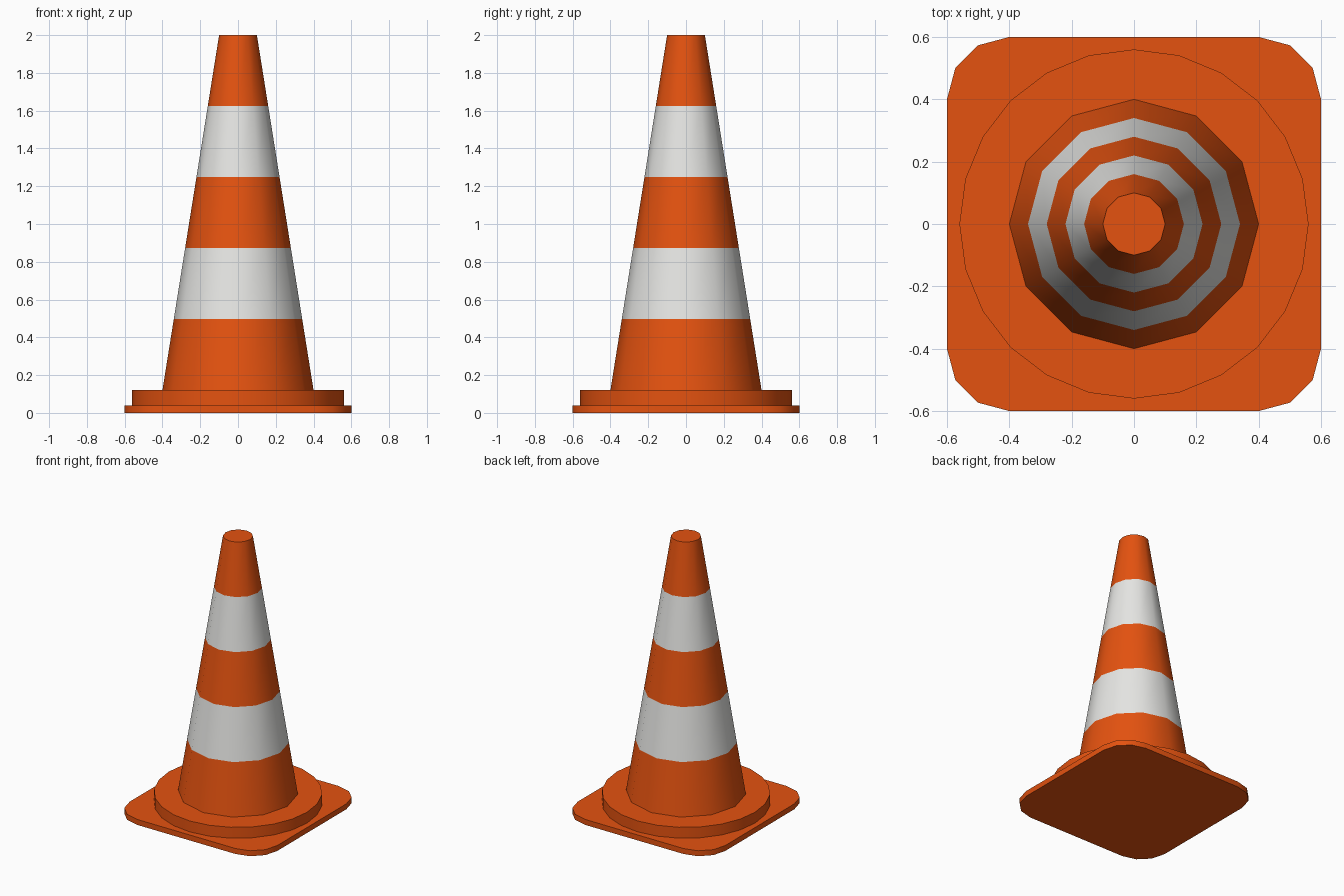
import bpy, bmesh, math

if "Cube" in bpy.data.objects:
    bpy.data.objects.remove(bpy.data.objects["Cube"])


def make_material(name, color):
    mat = bpy.data.materials.new(name)
    mat.diffuse_color = (*color, 1.0)
    mat.use_nodes = True
    mat.node_tree.nodes["Principled BSDF"].inputs["Base Color"].default_value = mat.diffuse_color
    return mat


orange = make_material("safety orange", (0.78, 0.085, 0.005))
white = make_material("reflective white", (0.79, 0.79, 0.77))


def circle(radius, sides):
    return [(radius * math.cos(2 * math.pi * i / sides),
             radius * math.sin(2 * math.pi * i / sides)) for i in range(sides)]


def rounded_square(half, radius, steps):
    points = []
    for quarter in range(4):
        mid = math.pi / 4 + quarter * math.pi / 2
        cx = math.copysign(half - radius, math.cos(mid))
        cy = math.copysign(half - radius, math.sin(mid))
        for s in range(steps + 1):
            a = (quarter + s / steps) * math.pi / 2
            points.append((cx + radius * math.cos(a), cy + radius * math.sin(a)))
    return points


def loft(name, rings, mats, bottom=False):
    """Skin a stack of (outline, z) rings; bands alternate through mats."""
    bm = bmesh.new()
    loops = [[bm.verts.new((x, y, z)) for x, y in outline] for outline, z in rings]
    n = len(loops[0])
    for band, (low, high) in enumerate(zip(loops, loops[1:])):
        for i in range(n):
            j = (i + 1) % n
            face = bm.faces.new((low[i], low[j], high[j], high[i]))
            face.material_index = band % len(mats)
    bm.faces.new(loops[-1])
    if bottom:
        bm.faces.new(loops[0][::-1])
    mesh = bpy.data.meshes.new(name)
    bm.to_mesh(mesh)
    bm.free()
    for mat in mats:
        mesh.materials.append(mat)
    obj = bpy.data.objects.new(name, mesh)
    bpy.context.collection.objects.link(obj)
    bpy.ops.object.select_all(action='DESELECT')
    obj.select_set(True)
    bpy.context.view_layer.objects.active = obj
    bpy.ops.object.shade_smooth_by_angle(angle=math.radians(40))
    return obj


# Square foot with rounded corners
foot = rounded_square(0.6, 0.2, 3)
loft("base_plate", [(foot, 0.0), (foot, 0.04)], [orange], bottom=True)

# Round collar on the foot
collar = circle(0.56, 24)
loft("base_collar", [(collar, 0.04), (collar, 0.12)], [orange])

# Tapered body in five equal bands, orange and white in turn
bands = 5
loft("cone_body",
     [(circle(0.4 - 0.3 * i / bands, 12), 0.12 + 1.88 * i / bands)
      for i in range(bands + 1)],
     [orange, white])
